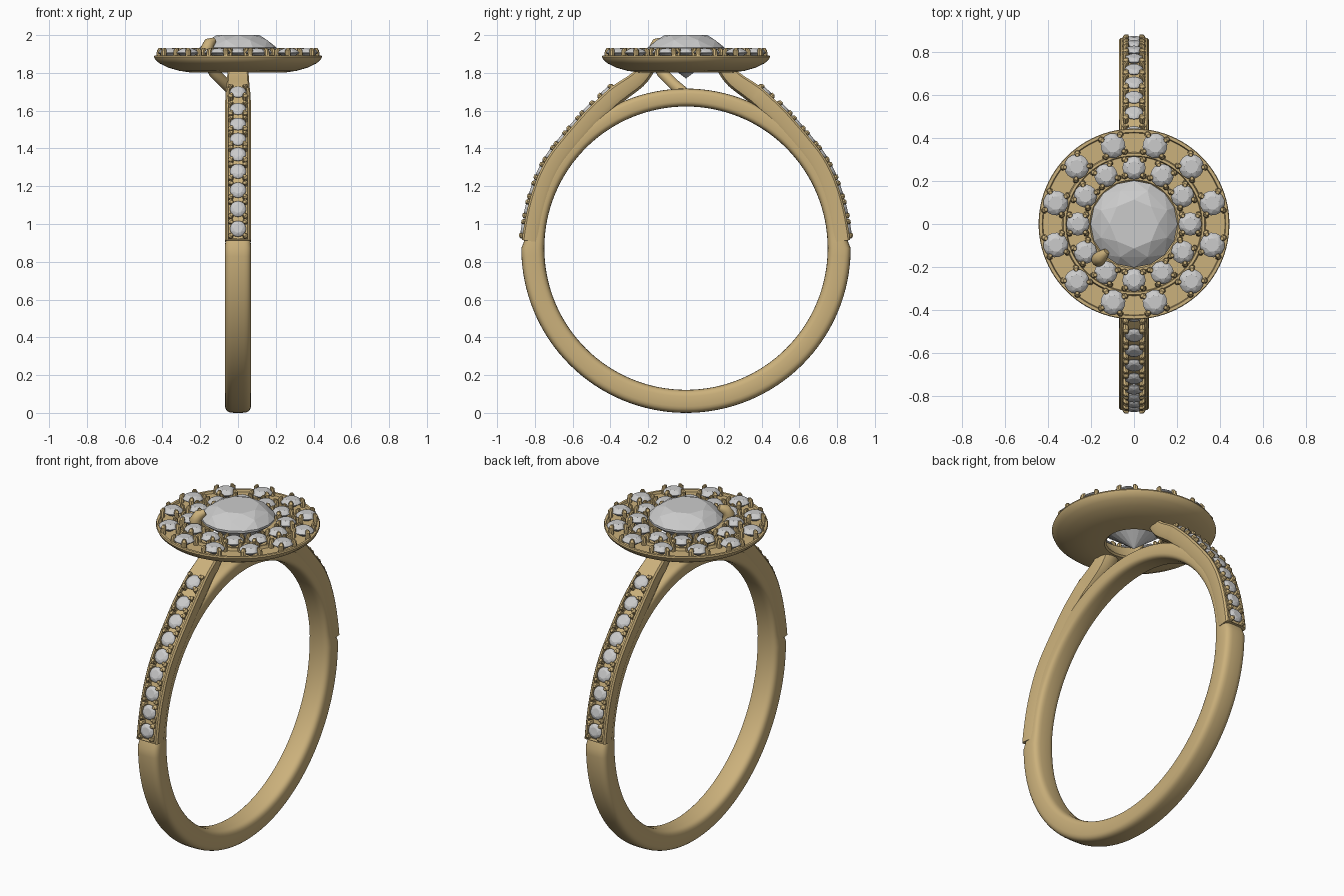
import bpy, bmesh, math
from mathutils import Vector, Matrix

if "Cube" in bpy.data.objects:
    bpy.data.objects.remove(bpy.data.objects["Cube"])

gold = bpy.data.materials.new("gold")
gold.diffuse_color = (0.60, 0.44, 0.20, 1)
gold.use_nodes = True
gold.node_tree.nodes["Principled BSDF"].inputs["Base Color"].default_value = gold.diffuse_color
CZ = 0.872          # centre height of the finger hole


def finish(name, bm, mat=gold, smooth=35):
    bmesh.ops.recalc_face_normals(bm, faces=bm.faces[:])
    me = bpy.data.meshes.new(name)
    bm.to_mesh(me)
    bm.free()
    ob = bpy.data.objects.new(name, me)
    bpy.context.collection.objects.link(ob)
    if mat:
        me.materials.append(mat)
    if smooth:
        bpy.ops.object.select_all(action='DESELECT')
        ob.select_set(True)
        bpy.context.view_layer.objects.active = ob
        bpy.ops.object.shade_smooth_by_angle(angle=math.radians(smooth))
    return ob


def skin(bm, loops, closed=False):
    """Bridge equal-length loops of points; cap the ends when open."""
    vs = [[bm.verts.new(p) for p in lp] for lp in loops]
    n = len(vs[0])
    for i in range(len(vs) if closed else len(vs) - 1):
        a, b = vs[i], vs[(i + 1) % len(vs)]
        for j in range(n):
            k = (j + 1) % n
            bm.faces.new((a[j], a[k], b[k], b[j]))
    if not closed:
        bm.faces.new(vs[0])
        bm.faces.new(vs[-1][::-1])


def add_gem(bm, frame, r, crown, depth):
    """Round brilliant: convex hull of table, crown, girdle and culet."""
    pts = [(0, 0, -depth)]
    for n, rad, z, off in ((8, .56, crown, 0), (8, .82, crown * .6, .5),
                           (16, 1, 0, 0), (16, 1, -.06 * r, 0)):
        for i in range(n):
            a = math.tau * (i + off) / n
            pts.append((r * rad * math.cos(a), r * rad * math.sin(a), z))
    vs = [bm.verts.new(frame @ Vector(p)) for p in pts]
    bmesh.ops.convex_hull(bm, input=vs)


def add_claws(bm, frame, r, spread=45, low=-.03, high=.018):
    """Four small tapered claws around a stone, leaning inward."""
    for s in (spread, 180 - spread, 180 + spread, -spread):
        a = math.radians(s)
        d = Vector((math.cos(a), math.sin(a), 0))
        loops = []
        for z, rr, c in ((low, .015, 1.1), (high * .5, .014, 1.04), (high, .008, .94)):
            loops.append([frame @ (d * r * c + Vector((rr * math.cos(t), rr * math.sin(t), z)))
                          for t in (math.tau * k / 8 for k in range(8))])
        skin(bm, loops)


# Finger band: rounded section, lowered where the stone-set shoulders sit
bm = bmesh.new()
loops = []
for i in range(128):
    th = math.tau * i / 128
    s = math.sin(th)
    k = min(max((s - .02) / .05, 0), 1)
    r1 = .872 - .027 * k
    half, mid, w = (r1 - .75) / 2, (r1 + .75) / 2, .07 - .006 * k
    lp = []
    for j in range(28):
        a = math.tau * j / 28
        c, d = math.cos(a), math.sin(a)
        x = w * math.copysign(abs(c) ** .55, c)
        r = mid + half * math.copysign(abs(d) ** .55, d)
        lp.append((x, r * math.cos(th), CZ + r * s))
    loops.append(lp)
skin(bm, loops, True)
finish("band", bm)

# Shoulder path (y, z): stones sit on points 1 to 9, the end runs into the halo
path = [Vector((0, y, z)) for y, z in (
    (.868, .915), (.86, .975), (.84, 1.08), (.812, 1.18), (.773, 1.28), (.722, 1.37),
    (.66, 1.45), (.592, 1.53), (.52, 1.61), (.425, 1.70), (.375, 1.74), (.285, 1.80), (.235, 1.86))]


def spline(u):
    i = min(int(u), len(path) - 2)
    t = u - i
    p0, p1, p2, p3 = [path[min(max(i + k, 0), len(path) - 1)] for k in (-1, 0, 1, 2)]
    return .5 * (2 * p1 + (p2 - p0) * t + (2 * p0 - 5 * p1 + 4 * p2 - p3) * t ** 2
                 + (3 * p1 - p0 - 3 * p2 + p3) * t ** 3)


def path_frame(u, side):
    p = spline(u)
    t = (spline(min(u + .02, 11.999)) - spline(max(u - .02, 0))).normalized()
    n = Vector((0, t.z, -t.y))
    m = Matrix((Vector((1, 0, 0)), t, n)).transposed().to_4x4()
    m.translation = p
    return Matrix.Scale(side, 4, (0, 1, 0)) @ m


for side, tag in ((-1, "front"), (1, "back")):
    # Shoulder with a channel for the stones
    bm = bmesh.new()
    loops = []
    us = sorted([k / 4 for k in range(48)] + [11.99, .1, 9.55])
    for u in us:
        w = .07 if u < 8 else .07 - .018 * (u - 8) / 4
        g = .018 if .1 < u < 9.55 else 0
        t = .10 if u < 10 else .10 - .008 * (u - 10)
        e = w - .018
        half = [(e - .002, -g), (e, 0), (w - .008, 0), (w, -.01), (w, -t + .035),
                (w - .01, -t + .012), (w - .035, -t)]
        sec = half + [(-x, n) for x, n in reversed(half)]
        m = path_frame(u, side)
        loops.append([m @ Vector((x, 0, n)) for x, n in sec])
    skin(bm, loops)
    finish(tag + "_shoulder", bm)

    # Shoulder stones and claws
    gems, claws = bmesh.new(), bmesh.new()
    for i in range(1, 10):
        m = path_frame(i, side)
        add_gem(gems, m, .043, .013, .035)
        add_claws(claws, m, .052, 45)
    finish(tag + "_shoulder_stones", gems, None, 0)
    finish(tag + "_shoulder_claws", claws)

# Halo dish: turned profile (radius, z) with a see-through centre
prof = [(.15, 1.81), (.16, 1.802), (.25, 1.802), (.31, 1.811), (.37, 1.828), (.415, 1.85), (.438, 1.87),
        (.445, 1.885), (.442, 1.893), (.428, 1.893), (.424, 1.88), (.335, 1.88), (.33, 1.896),
        (.318, 1.896), (.314, 1.88), (.225, 1.88), (.22, 1.896), (.206, 1.896), (.2, 1.885)]
bm = bmesh.new()
skin(bm, [[(r * math.cos(a), r * math.sin(a), z) for r, z in prof]
          for a in (math.tau * i / 96 for i in range(96))], True)
finish("halo_dish", bm)

# Two rings of twelve halo stones with claws
for tag, rad, r, off in (("outer", .378, .058, 15), ("inner", .262, .054, 0)):
    gems, claws = bmesh.new(), bmesh.new()
    for i in range(12):
        m = (Matrix.Rotation(math.radians(off + 30 * i), 4, 'Z')
             @ Matrix.Translation((rad, 0, 1.908)))
        add_gem(gems, m, r, .02, .04)
        add_claws(claws, m, r, 48, -.03, .024)
    finish(tag + "_halo_stones", gems, None, 0)
    finish(tag + "_halo_claws", claws)

# Centre stone
bm = bmesh.new()
add_gem(bm, Matrix.Translation((0, 0, 1.935)), .203, .065, .165)
finish("centre_stone", bm, None, 0)

# Single bent prong rising from the band and gripping the centre stone
pts = [Vector(p) for p in ((0, 0, 1.685), (-.06, -.06, 1.735), (-.125, -.125, 1.80),
                           (-.158, -.158, 1.87), (-.166, -.166, 1.93), (-.152, -.152, 1.957),
                           (-.128, -.128, 1.972))]
bm = bmesh.new()
side_v = Vector((1, -1, 0)).normalized()
loops = []
for i, p in enumerate(pts):
    t = (pts[min(i + 1, 6)] - pts[max(i - 1, 0)]).normalized()
    up = t.cross(side_v)
    r = (.03, .03, .03, .031, .033, .03, .016)[i]
    loops.append([p + r * (math.cos(a) * side_v + math.sin(a) * up)
                  for a in (math.tau * k / 16 for k in range(16))])
skin(bm, loops)
finish("centre_prong", bm, gold, 60)
